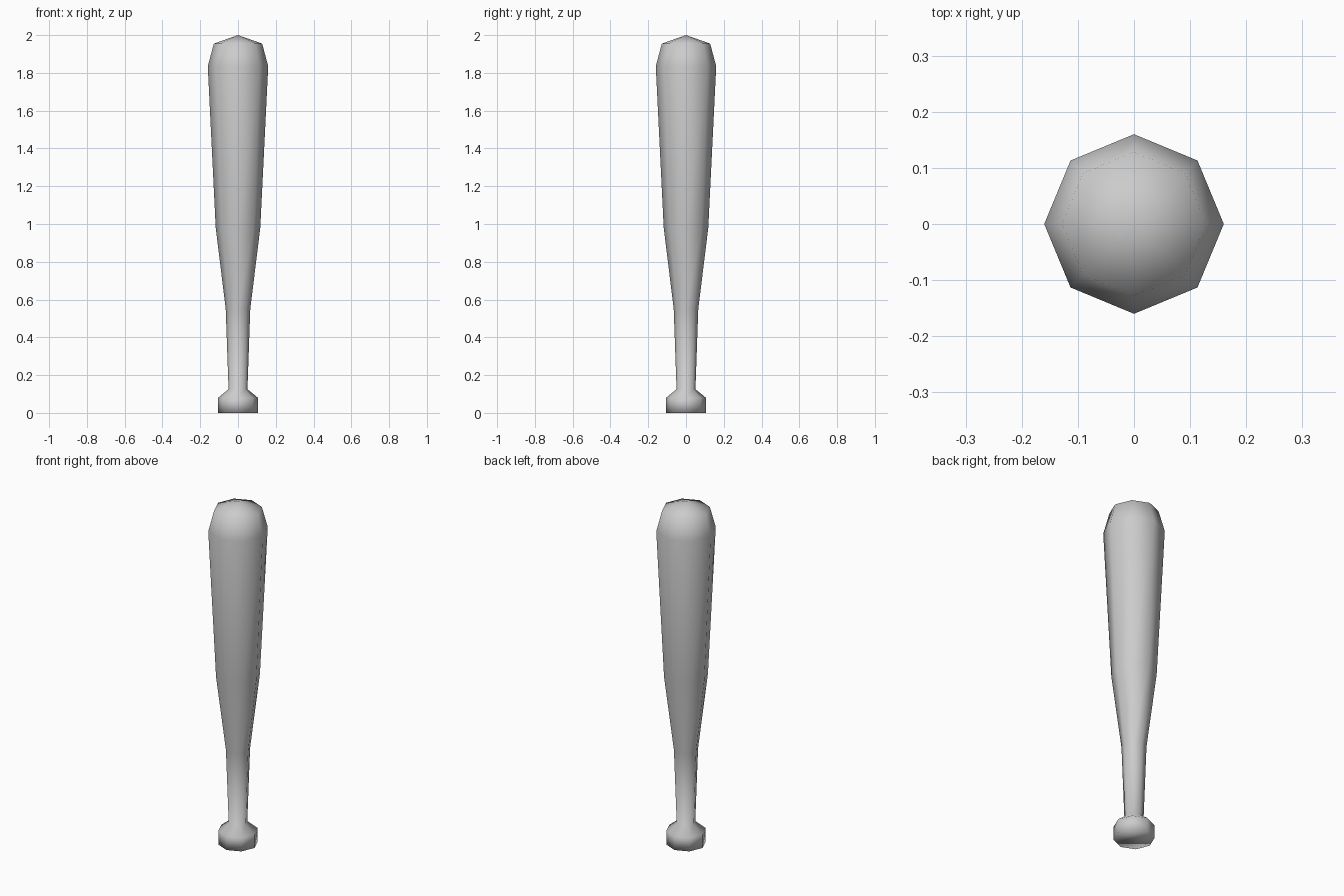
import bpy
import bmesh
from math import cos, sin, tau

cube = bpy.data.objects.get("Cube")
if cube:
    bpy.data.objects.remove(cube, do_unlink=True)

SIDES = 8

# Plain grey body colour
grey = bpy.data.materials.new("plain_grey")
grey.use_nodes = True
colour = (0.6, 0.6, 0.6, 1)
grey.diffuse_color = colour
grey.node_tree.nodes["Principled BSDF"].inputs["Base Color"].default_value = colour

# Profile as (radius, height): knob, grip, taper, barrel, rounded end
profile = [(0.106, 0), (0.106, 0.08), (0.05, 0.125), (0.065, 0.55),
           (0.118, 0.98), (0.16, 1.835), (0.128, 1.955)]

bm = bmesh.new()
rings = [[bm.verts.new((r * cos(tau * i / SIDES), r * sin(tau * i / SIDES), z))
          for i in range(SIDES)] for r, z in profile]

# Side walls
for low, high in zip(rings, rings[1:]):
    for i in range(SIDES):
        j = (i + 1) % SIDES
        bm.faces.new((low[i], low[j], high[j], high[i]))

# Flat knob end and pointed barrel end
bm.faces.new(rings[0][::-1])
tip = bm.verts.new((0, 0, 2))
for i in range(SIDES):
    bm.faces.new((rings[-1][i], rings[-1][(i + 1) % SIDES], tip))

for face in bm.faces:
    face.smooth = True

mesh = bpy.data.meshes.new("bat")
bm.to_mesh(mesh)
bm.free()
mesh.materials.append(grey)
bat = bpy.data.objects.new("bat", mesh)
bpy.context.collection.objects.link(bat)
